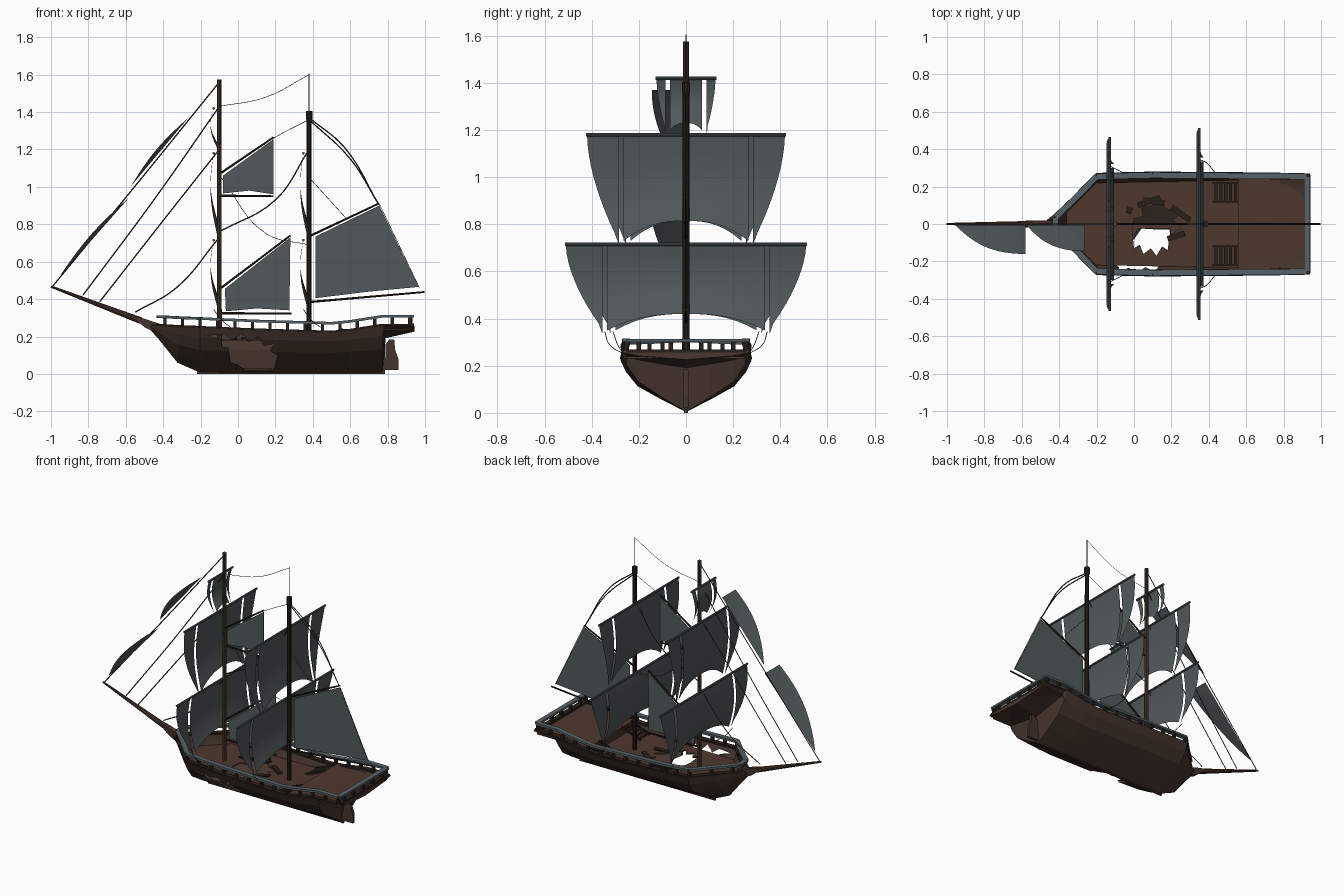
import bpy, bmesh, math
from mathutils import Vector as V

if "Cube" in bpy.data.objects:
    bpy.data.objects.remove(bpy.data.objects["Cube"])

def mat(name, c):
    m = bpy.data.materials.new(name); m.diffuse_color = (*c, 1); return m
HULL = mat("hull_brown", (0.060, 0.034, 0.025))
DECK = mat("deck_brown", (0.078, 0.040, 0.027))
MAST = mat("mast_brown", (0.070, 0.036, 0.024))
DARK = mat("dark_wood", (0.022, 0.014, 0.010))
SAIL = mat("sail_grey", (0.085, 0.100, 0.106))
RAIL = mat("rail_grey", (0.095, 0.120, 0.135))
ROPE = mat("rope_dark", (0.030, 0.027, 0.025))

def obj(name, bm, m, smooth=False):
    me = bpy.data.meshes.new(name); bm.to_mesh(me); bm.free()
    o = bpy.data.objects.new(name, me); bpy.context.collection.objects.link(o)
    me.materials.append(m)
    for p in me.polygons: p.use_smooth = smooth
    return o

def lerp_table(tab, x):
    for a, b in zip(tab, tab[1:]):
        if x <= b[0]:
            t = max(0, (x - a[0]) / (b[0] - a[0]))
            return [p + (q - p) * t for p, q in zip(a, b)]
    return list(tab[-1])

def add_beam(bm, p, q, w, h):
    p, q = V(p), V(q); d = q - p
    r = bmesh.ops.create_cube(bm, size=1)
    M = d.to_track_quat('X', 'Z').to_matrix()
    for v in r['verts']:
        v.co = (p + q) / 2 + M @ V((v.co.x * d.length, v.co.y * w, v.co.z * h))

def add_spar(bm, p, q, r1, r2, n=10):
    p, q = V(p), V(q); d = q - p
    r = bmesh.ops.create_cone(bm, segments=n, cap_ends=True, radius1=r1, radius2=r2, depth=d.length)
    M = d.to_track_quat('Z', 'Y').to_matrix()
    for v in r['verts']: v.co = (p + q) / 2 + M @ v.co

def spar(name, p, q, r1, r2, m):
    bm = bmesh.new(); add_spar(bm, p, q, r1, r2); return obj(name, bm, m)

def prism(name, pts, m, y0, y1):
    bm = bmesh.new()
    f = bm.faces.new([bm.verts.new((x, y0, z)) for x, z in pts])
    r = bmesh.ops.extrude_face_region(bm, geom=[f])
    for v in r['geom']:
        if isinstance(v, bmesh.types.BMVert): v.co.y = y1
    bmesh.ops.recalc_face_normals(bm, faces=bm.faces)
    return obj(name, bm, m)

def add_sheet(bm, fn, nu, nv):
    g = [[bm.verts.new(fn(i / nu, j / nv)) for j in range(nv + 1)] for i in range(nu + 1)]
    for i in range(nu):
        for j in range(nv):
            bm.faces.new((g[i][j], g[i+1][j], g[i+1][j+1], g[i][j+1]))

def to_mesh(o):
    for s in bpy.context.selected_objects: s.select_set(False)
    bpy.context.view_layer.objects.active = o; o.select_set(True)
    bpy.ops.object.convert(target='MESH')

# Hull: stations of x, half breadth, keel height, top height
ST = [(-.46, .02, .235, .262), (-.42, .05, .19, .26), (-.32, .145, .065, .255), (-.2, .268, .012, .25),
      (.1, .275, .01, .237), (.5, .272, .01, .225), (.6, .271, .01, .235), (.77, .27, .01, .262),
      (.785, .27, .195, .262), (.94, .268, .23, .262)]
SEC = [(0, 0), (.37, .24), (.74, .5), (.92, .78), (1, 1)]
sec = [(-y, z) for y, z in SEC[:0:-1]] + SEC
bm = bmesh.new()
rows = [[bm.verts.new((x, w * y, k + (t - k) * z)) for y, z in sec] for x, w, k, t in ST]
for a, b in zip(rows, rows[1:]):
    for j in range(len(sec) - 1): bm.faces.new((a[j], a[j+1], b[j+1], b[j]))
bm.faces.new(rows[0]); bm.faces.new(rows[-1])
bmesh.ops.recalc_face_normals(bm, faces=bm.faces)
hull = obj("hull", bm, HULL)
s = hull.modifiers.new("thick", 'SOLIDIFY'); s.thickness = .012; s.offset = 0
# Jagged breach in the near side
hole = prism("breach_cutter", [(-.17, .205), (-.08, .18), (-.11, .15), (-.05, .14), (-.04, .06), (.0, .05),
             (.04, .018), (.19, .02), (.21, .1), (.17, .12), (.19, .16), (.14, .15), (.11, .2), (.06, .17),
             (.02, .215), (-.03, .18), (-.07, .21)], HULL, -.4, -.025)
b = hull.modifiers.new("breach", 'BOOLEAN'); b.object = hole; b.operation = 'DIFFERENCE'; b.solver = 'EXACT'
to_mesh(hull)
bpy.data.objects.remove(hole)

# Keel, wale, rudder
prism("keel", [(-.22, .0), (.77, 0), (.77, .03), (-.22, .03)], HULL, -.006, .006)
prism("rudder", [(.785, .02), (.858, .02), (.858, .08), (.84, .13), (.835, .185), (.81, .185), (.79, .16)], HULL, -.01, .01)
prism("stern_post", [(.765, 0), (.785, 0), (.785, .2), (.765, .2)], HULL, -.008, .008)

# Main deck with a jagged hole
cu = bpy.data.curves.new("main_deck", 'CURVE'); cu.dimensions = '2D'; cu.fill_mode = 'BOTH'; cu.extrude = .004
for pts in ([(-.36, -.06), (-.2, -.22), (.56, -.235), (.56, .235), (-.2, .22), (-.36, .06)],
            [(-.01, -.03), (.0, -.13), (.03, -.11), (.05, -.16), (.09, -.13), (.12, -.17), (.15, -.12), (.18, -.14),
             (.19, -.06), (.25, -.02), (.21, .02), (.25, .06), (.17, .08), (.14, .12), (.08, .09), (.04, .1), (.05, .04), (.0, .03)]):
    sp = cu.splines.new('POLY'); sp.points.add(len(pts) - 1); sp.use_cyclic_u = True
    for p, c in zip(sp.points, pts): p.co = (*c, 0, 1)
deck = bpy.data.objects.new("main_deck", cu); bpy.context.collection.objects.link(deck)
deck.location.z = .18; cu.materials.append(DECK); to_mesh(deck)
bm = bmesh.new()
for p, q in [((.02, .1, .19), (.14, .14, .2)), ((.05, .13, .185), (.16, .11, .2)), ((.2, .09, .19), (.3, .02, .195)),
             ((.18, -.08, .188), (.27, -.05, .2)), ((-.02, .09, .188), (-.03, .06, .2))]:
    add_beam(bm, p, q, .03, .008)
obj("broken_planks", bm, DARK)

# Raised stern deck, bulkhead and stairs
bm = bmesh.new(); add_beam(bm, (.555, 0, .235), (.93, 0, .235), .5, .008); obj("stern_deck", bm, DECK)
bm = bmesh.new(); add_beam(bm, (.555, 0, .207), (.567, 0, .207), .48, .05); obj("bulkhead", bm, HULL)
bm = bmesh.new()
for sy in (-.17, .17):
    for i in range(5):
        add_beam(bm, (.43 + .026 * i, sy, .19 + .01 * i), (.447 + .026 * i, sy, .19 + .01 * i), .1, .007)
    for e in (-.05, .05): add_beam(bm, (.42, sy + e, .185), (.56, sy + e, .238), .008, .014)
obj("stairs", bm, DARK)

# Railing following the hull top
def rail_pt(x, side, dz):
    _, w, k, t = lerp_table(ST, x)
    return V((x, side * (w - .014), t + dz))
xs = [-.42, -.32, -.2, -.05, .1, .3, .5, .6, .77, .925]
cap, post, wale = bmesh.new(), bmesh.new(), bmesh.new()
for s in (-1, 1):
    for a, c in zip(xs, xs[1:]):
        add_beam(cap, rail_pt(a, s, .046), rail_pt(c, s, .046), .032, .014)
        add_beam(wale, rail_pt(a, s, .0), rail_pt(c, s, .0), .034, .012)
    for i in range(15):
        p = rail_pt(-.39 + i * .0935, s, 0); add_beam(post, p, p + V((0, 0, .042)), .018, .018)
for b, z, w in ((cap, .046, .032), (wale, 0, .034)):
    for x in (-.42, .925): add_beam(b, rail_pt(x, -1, z), rail_pt(x, 1, z), w, .013)
for i in range(5):
    add_beam(post, (.925, -.2 + i * .1, .262), (.925, -.2 + i * .1, .304), .018, .018)
obj("rail_cap", cap, RAIL); obj("rail_posts", post, DARK); obj("gunwale", wale, DARK)

# Bowsprit and masts
spar("bowsprit", (-.52, 0, .285), (-1, 0, .467), .018, .006, MAST)
prism("beak", [(-.58, .315), (-.5, .295), (-.4, .262), (-.4, .2), (-.43, .215), (-.5, .25)], HULL, -.018, .018)
spar("fore_mast", (-.1, 0, .03), (-.1, 0, 1.575), .014, .013, MAST)
spar("main_mast", (.38, 0, .03), (.38, 0, 1.38), .015, .014, DARK)
spar("main_mast_cap", (.38, 0, 1.36), (.38, 0, 1.405), .018, .018, DARK)
spar("main_pole", (.38, 0, 1.4), (.38, 0, 1.605), .003, .002, DARK)

# Square sails: a centre panel and two side strips split by slits
def square_sail(name, xm, zt, zb, half, slit, arch):
    def xo(v): return xm - .03 - .027 * math.sin(math.pi * v) + .022 * v
    bm = bmesh.new()
    def centre(u, v):
        s = 2 * u - 1
        bot = zb + .01 + arch * (1 - abs(s) ** 2.5)
        return (xo(v), s * (slit - .01), zt + (bot - zt) * v)
    add_sheet(bm, centre, 14, 10)
    for sd in (-1, 1):
        def strip(u, v):
            y0, y1 = slit + .01, max(half * (1 - .33 * v ** 1.7), slit + .012)
            return (xo(v), sd * (y0 + (y1 - y0) * u), zt + (zb - zt) * v)
        add_sheet(bm, strip, 4, 10)
    obj(name + "_sail", bm, SAIL, True)
    spar(name + "_yard", (xm - .03, -half - .004, zt), (xm - .03, half + .004, zt), .007, .007, RAIL)
square_sail("main_course", .38, .715, .34, .51, .345, .07)
square_sail("main_top", .38, 1.18, .72, .42, .275, .085)
square_sail("fore_course", -.1, .715, .34, .46, .31, .07)
square_sail("fore_top", -.1, 1.18, .72, .38, .245, .085)
square_sail("fore_topgallant", -.1, 1.42, 1.19, .125, .078, .03)

# Jibs swung out from the fore stay
def jib(name, A, B, depth):
    A, B = V(A), V(B); n = V((-(B - A).z, 0, (B - A).x)).normalized()
    def f(u, v):
        return A.lerp(B, u) + V((0, -.005 - v * depth * (1 - (1 - u) ** 2.2), 0)) + n * .022 * math.sin(math.pi * u) * v
    bm = bmesh.new(); add_sheet(bm, f, 14, 5); obj(name, bm, SAIL, True)
jib("outer_jib", (-.955, 0, .52), (-.58, 0, .945), .155)
jib("inner_jib", (-.575, 0, 1.0), (-.265, 0, 1.37), .14)

# Fore-and-aft sails with gaffs and booms
def gaff_sail(name, pts, gaff, boom):
    prism(name + "_sail", pts, SAIL, -.002, .002)
    for part, (a, c) in (("gaff", gaff), ("boom", boom)):
        spar(name + "_" + part, (a[0], 0, a[1]), (c[0], 0, c[1]), .006, .005, DARK)
gaff_sail("upper_stay", [(-.08, 1.06), (.19, 1.255), (.19, .96), (.06, .98), (-.08, .965)],
          ((-.09, 1.075), (.19, 1.265)), ((-.09, .953), (.19, .95)))
gaff_sail("lower_stay", [(-.07, .455), (.28, .73), (.275, .34), (.1, .35), (-.065, .335)],
          ((-.09, .46), (.28, .74)), ((-.09, .325), (.285, .322)))
gaff_sail("spanker", [(.415, .735), (.755, .9), (.965, .465), (.7, .44), (.415, .405)],
          ((.39, .74), (.755, .912)), ((.39, .385), (.998, .438)))

# Rigging
def rope(name, pts, r=.003):
    cu = bpy.data.curves.new(name, 'CURVE'); cu.dimensions = '3D'
    cu.bevel_depth = r; cu.bevel_resolution = 0; cu.resolution_u = 6
    sp = cu.splines.new('BEZIER'); sp.bezier_points.add(len(pts) - 1)
    for b, p in zip(sp.bezier_points, pts):
        b.co = p; b.handle_left_type = b.handle_right_type = 'AUTO'
    o = bpy.data.objects.new(name, cu); bpy.context.collection.objects.link(o)
    cu.materials.append(ROPE); to_mesh(o)
stays = [[(-.99, .47), (-.57, .98), (-.1, 1.56)], [(-.83, .42), (-.45, .93), (-.1, 1.43)],
         [(-.74, .385), (-.4, .82), (-.1, 1.2)], [(-.55, .33), (-.33, .46), (-.1, .73)],
         [(.38, 1.2), (.2, .93), (-.1, .76)], [(.38, 1.37), (.57, 1.21), (.75, .91)],
         [(.38, 1.36), (.6, 1.15), (.75, .91)]]
for i, s in enumerate(stays): rope("stay_%d" % i, [(x, 0, z) for x, z in s], .0035)
thin = [[(-.1, 1.43), (.15, 1.48), (.38, 1.6)], [(.38, 1.36), (.19, 1.26), (-.09, 1.07)],
        [(-.09, 1.05), (.15, .75), (.38, .69)], [(.38, 1.05), (.48, .94), (.58, .83)], [(.755, .91), (.97, .46)]]
for i, s in enumerate(thin): rope("line_%d" % i, [(x, 0, z) for x, z in s], .0015)
for n, x, y in (("fore", -.13, .31), ("main", .35, .345)):
    for sd in (-1, 1):
        rope("%s_sheet" % n, [(x, sd * y, .345), (x + .04, sd * (y - .02), .29), (x + .09, sd * .265, .25)], .002)

for m in bpy.data.materials:
    if m.users and not m.is_grease_pencil:
        m.use_nodes = True
        m.node_tree.nodes["Principled BSDF"].inputs["Base Color"].default_value = m.diffuse_color
